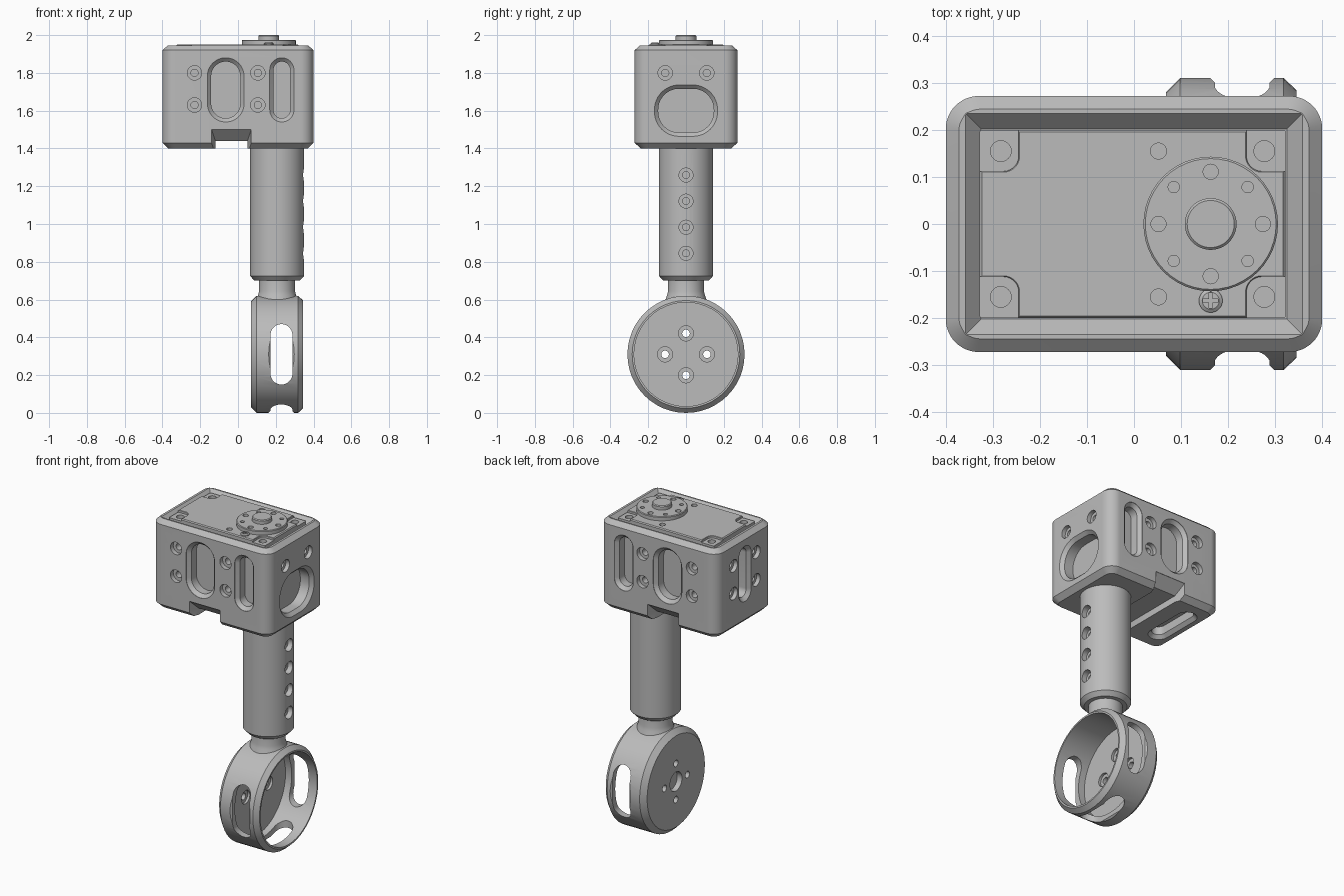
import bpy, bmesh
from math import sin, cos, pi
from mathutils import Vector, Matrix

if "Cube" in bpy.data.objects:
    bpy.data.objects.remove(bpy.data.objects["Cube"], do_unlink=True)

GREY = (0.5, 0.5, 0.5, 1)
metal = bpy.data.materials.new("plain grey")
metal.use_nodes = True
metal.diffuse_color = GREY
metal.node_tree.nodes["Principled BSDF"].inputs["Base Color"].default_value = GREY

FRONT, BACK = Vector((0, -1, 0)), Vector((0, 1, 0))
LEFT, RIGHT = Vector((1, 0, 0)), Vector((-1, 0, 0))
UP, DOWN = Vector((0, 0, 1)), Vector((0, 0, -1))


def frame(pos, out):
    """Matrix whose local z points along out, local y upward where possible."""
    x = LEFT if abs(out.z) > 0.5 else UP.cross(out)
    m = Matrix((x, out.cross(x), out)).transposed().to_4x4()
    m.translation = Vector(pos)
    return m


def outline(hx, hy, r, n=12):
    """Rounded rectangle; a circle when hx = hy = r."""
    pts = []
    for k, (sx, sy) in enumerate([(1, 1), (-1, 1), (-1, -1), (1, -1)]):
        for i in range(n + 1):
            a = (k + i / n) * pi / 2
            pts.append((sx * (hx - r) + r * cos(a), sy * (hy - r) + r * sin(a)))
    return pts


def loft(bm, pos, out, levels):
    """Closed skin through levels (height, hx, hy, r) or (height, radius)."""
    m = frame(pos, out)
    rings = []
    for lv in levels:
        h, size = lv[0], lv[1:] if len(lv) == 4 else (lv[1],) * 3
        rings.append([bm.verts.new(m @ Vector((x, y, h))) for x, y in outline(*size)])
    count = len(rings[0])
    for a, b in zip(rings, rings[1:]):
        for i in range(count):
            j = (i + 1) % count
            bm.faces.new((a[i], a[j], b[j], b[i]))
    bm.faces.new(rings[0][::-1])
    bm.faces.new(rings[-1])


def slot(bm, pos, out, hx, hy, r, depth, lip=0.02):
    """Cutter for a pocket with a chamfered mouth."""
    inner = (hx - lip, hy - lip, r - lip)
    loft(bm, pos, out, [(0.05, hx, hy, r), (0, hx, hy, r), (-lip, *inner), (-depth, *inner)])


def bore(bm, pos, out, wide=0.038, narrow=0.019, step=0.025, depth=0.07):
    """Cutter for a counterbored screw hole."""
    loft(bm, pos, out, [(0.05, wide), (-step, wide), (-step, narrow), (-depth, narrow)])


def finish(bm, name):
    bmesh.ops.remove_doubles(bm, verts=bm.verts, dist=1e-5)
    bmesh.ops.recalc_face_normals(bm, faces=bm.faces)
    mesh = bpy.data.meshes.new(name)
    bm.to_mesh(mesh)
    bm.free()
    mesh.materials.append(metal)
    obj = bpy.data.objects.new(name, mesh)
    bpy.context.collection.objects.link(obj)
    return obj


def activate(obj):
    for o in bpy.context.selected_objects:
        o.select_set(False)
    obj.select_set(True)
    bpy.context.view_layer.objects.active = obj


def solid(name, pos, out, levels, *cutters):
    """Lofted part with cutter meshes subtracted, shaded smooth with sharp edges."""
    bm = bmesh.new()
    loft(bm, pos, out, levels)
    obj = finish(bm, name)
    for cutter in cutters:
        tool = finish(cutter, name + "_cutter")
        tool.hide_render = True
        activate(obj)
        mod = obj.modifiers.new("cut", "BOOLEAN")
        mod.operation, mod.solver, mod.object = "DIFFERENCE", "EXACT", tool
        bpy.ops.object.modifier_apply(modifier=mod.name)
        bpy.data.objects.remove(tool, do_unlink=True)
    activate(obj)
    bpy.ops.object.shade_smooth_by_angle(angle=pi / 6)
    return obj


# Housing: chamfered box with windows, screw holes and a channel underneath
cut = bmesh.new()
for out in (FRONT, BACK):
    y = 0.27 * out.y
    slot(cut, (-0.065, y, 1.71), out, 0.097, 0.17, 0.097, 0.07)
    slot(cut, (0.232, y, 1.71), out, 0.064, 0.17, 0.064, 0.07)
    for x in (-0.23, 0.105):
        for z in (1.63, 1.8):
            bore(cut, (x, y, z), out)
for y in (-0.11, 0.11):
    bore(cut, (0.4, y, 1.8), LEFT)
    for z in (1.63, 1.8):
        bore(cut, (-0.4, y, z), RIGHT)
slot(cut, (0.4, 0, 1.6), LEFT, 0.167, 0.136, 0.13, 0.08)
slot(cut, (-0.4, 0, 1.71), RIGHT, 0.06, 0.17, 0.06, 0.07)
slot(cut, (-0.28, 0, 1.4), DOWN, 0.06, 0.18, 0.06, 0.07)
mouth, throat = (0.105, 0.13, 0), (0.085, 0.07, 0)
loft(cut, (-0.035, 0, 1.37), FRONT, [
    (0.4, *mouth), (0.27, *mouth), (0.21, *throat),
    (-0.21, *throat), (-0.27, *mouth), (-0.4, *mouth)])
solid("housing", (0, 0, 0), UP, [
    (1.4, 0.37, 0.24, 0.045), (1.43, 0.4, 0.272, 0.07), (1.92, 0.4, 0.272, 0.07),
    (1.945, 0.372, 0.244, 0.045), (1.945, 0.358, 0.235, 0), (1.91, 0.325, 0.202, 0)], cut)

# Motor lid with recessed corner pads and screw holes
pads, holes = bmesh.new(), bmesh.new()
for sy in (-1, 1):
    for sx in (-1, 1):
        slot(pads, (-0.003 + sx * 0.33, sy * 0.205, 1.95), UP, 0.09, 0.095, 0.035, 0.014, 0.002)
        loft(holes, (-0.003 + sx * 0.28, sy * 0.155, 1.95), UP, [(0.05, 0.022), (-0.04, 0.022)])
    loft(holes, (0.052, sy * 0.155, 1.95), UP, [(0.05, 0.017), (-0.03, 0.017)])
solid("motor_lid", (-0.003, 0, 0), UP, [
    (1.9, 0.325, 0.2, 0.005), (1.944, 0.325, 0.2, 0.005), (1.95, 0.32, 0.195, 0.005)], pads, holes)

# Output horn with a ring of holes, and its hub
HORN_X = 0.163
cut = bmesh.new()
for i in range(8):
    a = i * pi / 4
    r = 0.012 if i % 2 else 0.016
    pos = (HORN_X + 0.111 * cos(a), 0.111 * sin(a), 1.975)
    loft(cut, pos, UP, [(0.05, r), (-0.022, r)])
solid("output_horn", (HORN_X, 0, 0), UP, [(1.945, 0.143), (1.971, 0.143), (1.975, 0.139)], cut)
solid("horn_hub", (HORN_X, 0, 0), UP, [(1.96, 0.055), (1.995, 0.055), (2.0, 0.05)])

# Cross-head screw beside the horn
across, along = bmesh.new(), bmesh.new()
loft(across, (HORN_X, -0.163, 1.96), UP, [(0.02, 0.016, 0.004, 0), (-0.006, 0.016, 0.004, 0)])
loft(along, (HORN_X, -0.163, 1.96), UP, [(0.02, 0.004, 0.016, 0), (-0.006, 0.004, 0.016, 0)])
solid("lid_screw", (HORN_X, -0.163, 0), UP, [(1.94, 0.025), (1.955, 0.025), (1.96, 0.018)],
      across, along)

# Leg shaft with a column of screw holes
LEG_X = 0.207
cut = bmesh.new()
for i in range(4):
    bore(cut, (LEG_X + 0.143, 0, 0.845 + i * 0.138), LEFT, 0.037, 0.018, 0.035, 0.09)
solid("leg_shaft", (LEG_X, 0, 0), UP, [(0.7, 0.12), (0.725, 0.143), (1.42, 0.143)], cut)
solid("leg_neck", (LEG_X, 0, 0), UP, [(0.595, 0.11), (0.625, 0.1), (0.645, 0.095), (0.71, 0.095)])

# Foot cup: open drum with a drilled back plate and three slots in its rim
HUB_Z = 0.31
cut = bmesh.new()
for out in (FRONT, BACK, DOWN):
    pos = Vector((0.23, 0, HUB_Z)) + out * 0.31
    slot(cut, pos, out, 0.068, 0.17, 0.068, 0.1, 0.01)
for i in range(4):
    a = i * pi / 2
    bore(cut, (0.13, 0.111 * cos(a), HUB_Z + 0.111 * sin(a)), LEFT, 0.04, 0.02, 0.015, 0.1)
loft(cut, (0.07, 0, HUB_Z), RIGHT, [(0.05, 0.058), (-0.03, 0.058)])
solid("foot_cup", (0, 0, HUB_Z), LEFT, [
    (0.068, 0.28), (0.098, 0.31), (0.318, 0.31), (0.345, 0.285), (0.345, 0.275), (0.13, 0.275)], cut)
